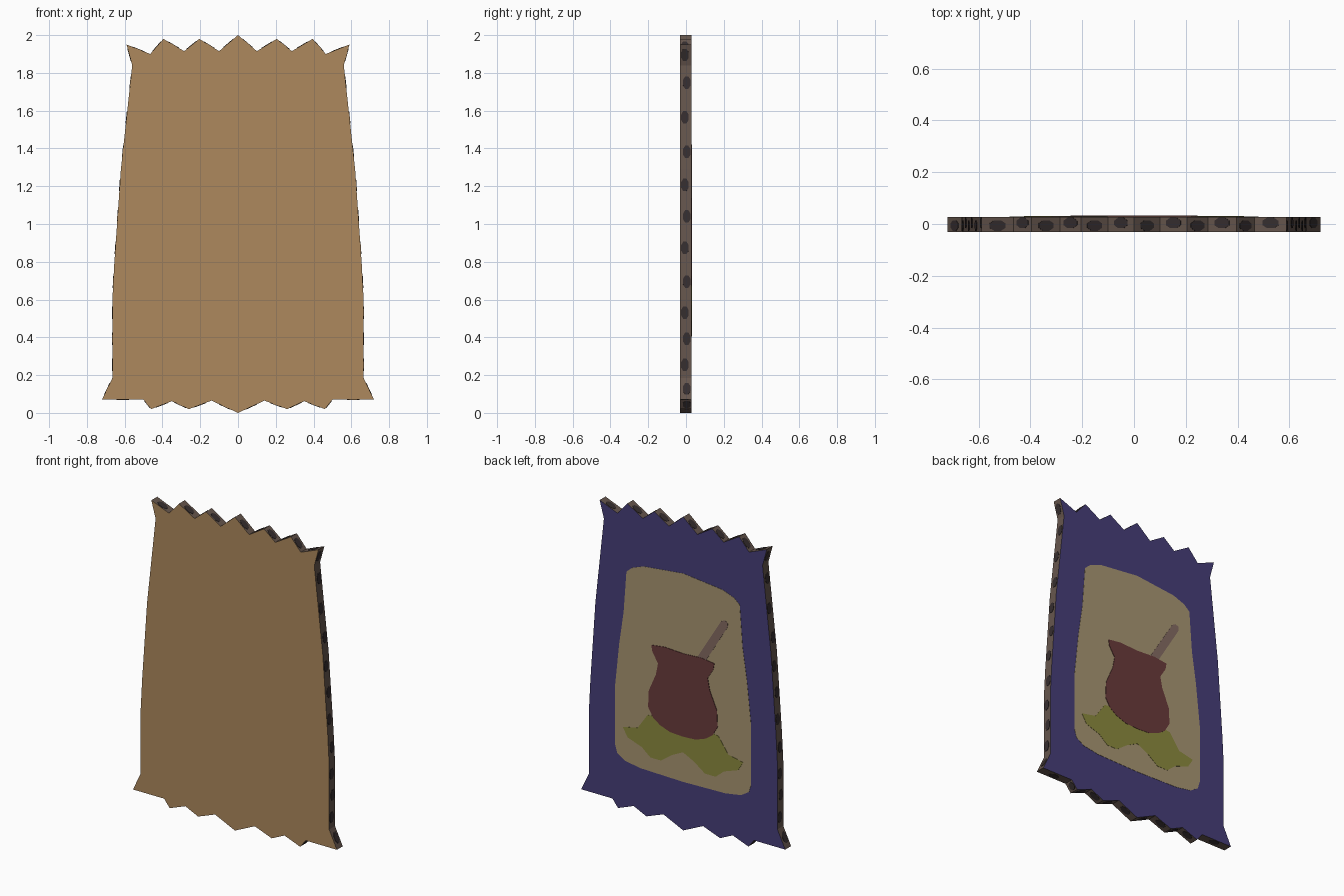
import bpy, bmesh, math
from mathutils import Vector

if "Cube" in bpy.data.objects:
    bpy.data.objects.remove(bpy.data.objects["Cube"])


def material(name, r, g, b):
    """Flat colour from 0-255 sRGB values."""
    def lin(c):
        c /= 255
        return c / 12.92 if c <= 0.04045 else ((c + 0.055) / 1.055) ** 2.4
    m = bpy.data.materials.new(name)
    m.diffuse_color = (lin(r), lin(g), lin(b), 1)
    m.use_nodes = True
    m.node_tree.nodes["Principled BSDF"].inputs["Base Color"].default_value = m.diffuse_color
    return m


tan = material("tan_hide", 174, 137, 93)
navy = material("navy_cloth", 70, 62, 121)
beige = material("beige_panel", 168, 150, 114)
red = material("dark_red", 106, 59, 59)
green = material("olive_green", 140, 138, 62)
stick_brown = material("stick_brown", 132, 107, 98)
edge_brown = material("edge_brown", 102, 86, 77)
edge_dark = material("edge_dark", 54, 46, 47)


def mirrored(half):
    """Full outline from a right half running bottom to top on the centre line."""
    return half + [(-x, z) for x, z in reversed(half) if x > 0]


def add_prism(bm, base, offset):
    lo = [bm.verts.new(p) for p in base]
    hi = [bm.verts.new(p + offset) for p in base]
    n = len(base)
    bm.faces.new(lo)
    bm.faces.new(hi[::-1])
    for i in range(n):
        bm.faces.new((lo[i], hi[i], hi[(i + 1) % n], lo[(i + 1) % n]))


def finish(bm, name, mats):
    bmesh.ops.recalc_face_normals(bm, faces=bm.faces)
    me = bpy.data.meshes.new(name)
    bm.to_mesh(me)
    bm.free()
    for m in mats:
        me.materials.append(m)
    ob = bpy.data.objects.new(name, me)
    bpy.context.collection.objects.link(ob)
    return ob


def slab(name, outline, y0, y1, mats):
    bm = bmesh.new()
    add_prism(bm, [Vector((x, y0, z)) for x, z in outline], Vector((0, y1 - y0, 0)))
    return finish(bm, name, mats)


# Cloth: ragged outline, tan front, navy back, brown rim
BACK, FRONT = 0.028, -0.031
cloth = mirrored([
    (0, 0), (.14, .065), (.26, .02), (.35, .062), (.46, .02), (.50, .07),
    (.72, .07), (.665, .185), (.665, .6), (.655, .79), (.62, 1.29),
    (.56, 1.84), (.59, 1.95), (.465, 1.90), (.395, 1.98), (.285, 1.915),
    (.205, 1.98), (.10, 1.915), (0, 2.0)])
body = slab("cloth", cloth, FRONT, BACK, [tan, navy, edge_brown])
for p in body.data.polygons:
    p.material_index = 0 if p.normal.y < -.5 else 1 if p.normal.y > .5 else 2

# Dark spots around the rim, kept inside each straight stretch
bm = bmesh.new()
count = 0
for i, a in enumerate(cloth):
    a = Vector((a[0], 0, a[1]))
    b = cloth[(i + 1) % len(cloth)]
    b = Vector((b[0], 0, b[1]))
    length = (b - a).length
    along = (b - a) / length
    out = Vector((along.z, 0, -along.x))
    spots = max(1, round(length / .165))
    r = min(.036, length * .4)
    for k in range(spots):
        mid = a + along * length * (k + .5) / spots
        mid.y = -.006 if count % 2 else .004
        count += 1
        ring = []
        for s in range(8):
            t = math.tau * (s + .5) / 8
            ring.append(mid - out * .002 + along * r * math.cos(t)
                        + Vector((0, .022 * math.sin(t), 0)))
        add_prism(bm, ring, out * .004)
finish(bm, "rim_spots", [edge_dark])

# Painted panel on the back
panel = mirrored([
    (0, .31), (.30, .317), (.41, .335), (.465, .37), (.48, .42), (.48, .80),
    (.45, 1.08), (.42, 1.28), (.40, 1.545), (.36, 1.58), (.28, 1.61), (0, 1.64)])
slab("back_panel", panel, BACK - .001, BACK + .0015, [beige])

# Leaves under the pot
leaves = mirrored([
    (0, .50), (.08, .46), (.155, .405), (.23, .405), (.29, .455), (.39, .49),
    (.425, .548), (.32, .57), (.25, .67), (0, .7)])
slab("leaves", leaves, BACK, BACK + .003, [green])

# Stick leaning out of the pot
stick = [(-.08, 1.10), (-.145, 1.10), (-.317, 1.385), (-.315, 1.41),
         (-.292, 1.42), (-.268, 1.405)]
slab("stick", stick, BACK, BACK + .003, [stick_brown])

# Pot with a flared neck
pot = mirrored([
    (0, .60), (.09, .605), (.16, .63), (.21, .665), (.245, .725), (.24, .83),
    (.19, .945), (.175, 1.02), (.215, 1.085), (.222, 1.125), (.13, 1.137), (0, 1.13)])
slab("pot", pot, BACK, BACK + .0045, [red])
